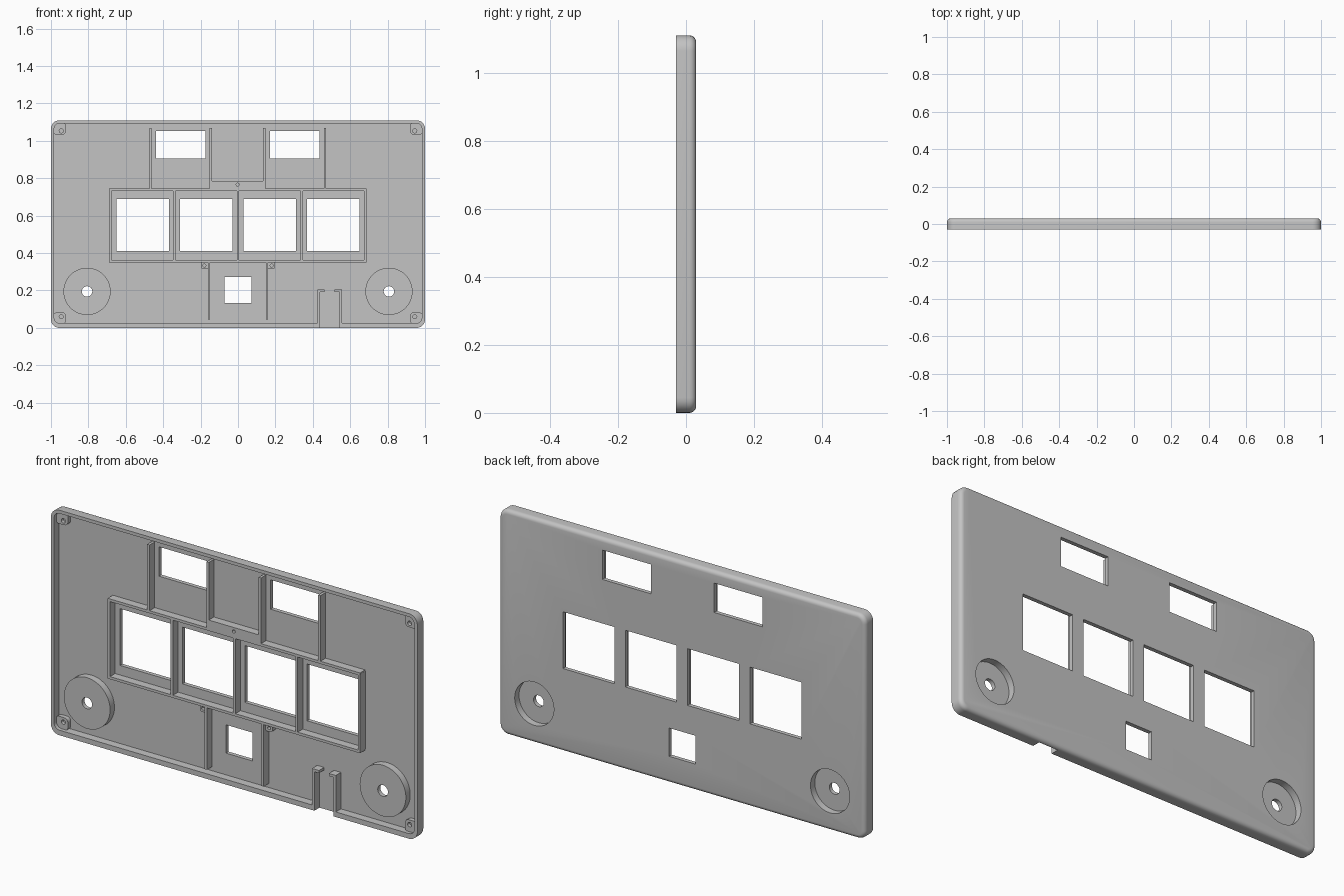
import bpy
import bmesh
import math
from mathutils import Matrix, Vector

cube = bpy.data.objects.get("Cube")
if cube:
    bpy.data.objects.remove(cube, do_unlink=True)

grey = bpy.data.materials.new("plain grey")
grey.use_nodes = True
COLOUR = (0.55, 0.55, 0.55, 1)
grey.diffuse_color = COLOUR
grey.node_tree.nodes["Principled BSDF"].inputs["Base Color"].default_value = COLOUR

BACK, FLOOR, RIM = 0.03, 0.01, -0.03   # depth levels along y
EMBED = FLOOR + 0.004                  # ribs sink a little into the plate
RIB = 0.013


def finish(name, bm):
    bmesh.ops.recalc_face_normals(bm, faces=bm.faces[:])
    mesh = bpy.data.meshes.new(name)
    bm.to_mesh(mesh)
    bm.free()
    mesh.materials.append(grey)
    obj = bpy.data.objects.new(name, mesh)
    bpy.context.collection.objects.link(obj)
    return obj


def block(name, x0, x1, z0, z1, y0=RIM, y1=EMBED, radius=0, bevel=0):
    """Rectangle in the front plane, optionally rounded, extruded along y."""
    bm = bmesh.new()
    if radius:
        corners = ((x1, z1, -1, -1), (x0, z1, 1, -1), (x0, z0, 1, 1), (x1, z0, -1, 1))
        points = []
        for i, (x, z, sx, sz) in enumerate(corners):
            for k in range(7):
                a = math.pi / 2 * (i + k / 6)
                points.append((x + sx * radius + radius * math.cos(a),
                               z + sz * radius + radius * math.sin(a)))
    else:
        points = [(x1, z1), (x0, z1), (x0, z0), (x1, z0)]
    face = bm.faces.new([bm.verts.new((x, y0, z)) for x, z in points])
    made = bmesh.ops.extrude_face_region(bm, geom=[face])["geom"]
    moved = [v for v in made if isinstance(v, bmesh.types.BMVert)]
    bmesh.ops.translate(bm, verts=moved, vec=Vector((0, y1 - y0, 0)))
    if bevel:
        edges = [e for e in bm.edges if all(v in moved for v in e.verts)]
        bmesh.ops.bevel(bm, geom=edges, offset=bevel, segments=5,
                        profile=0.5, affect='EDGES')
    return finish(name, bm)


def disc(name, x, z, radius, y0, y1, sides=48):
    bm = bmesh.new()
    place = Matrix.Translation((x, (y0 + y1) / 2, z)) @ Matrix.Rotation(math.pi / 2, 4, 'X')
    bmesh.ops.create_cone(bm, cap_ends=True, segments=sides, radius1=radius,
                          radius2=radius, depth=y1 - y0, matrix=place)
    return finish(name, bm)


def cut(target, cutters):
    for cutter in cutters:
        mod = target.modifiers.new("cut", 'BOOLEAN')
        mod.operation = 'DIFFERENCE'
        mod.solver = 'EXACT'
        mod.object = cutter
    bpy.context.view_layer.update()
    graph = bpy.context.evaluated_depsgraph_get()
    mesh = bpy.data.meshes.new_from_object(target.evaluated_get(graph))
    target.modifiers.clear()
    target.data = mesh


def discard(cutters):
    for cutter in cutters:
        bpy.data.objects.remove(cutter, do_unlink=True)


def smooth(obj):
    bpy.ops.object.select_all(action='DESELECT')
    obj.select_set(True)
    bpy.context.view_layer.objects.active = obj
    bpy.ops.object.shade_smooth_by_angle(angle=math.radians(35))


# Tray shell: rounded plate, hollowed from the front
shell = block("tray_shell", -1, 1, 0, 1.11, RIM, BACK, radius=0.045, bevel=0.02)
cutters = [block("cavity", -0.983, 0.983, 0.025, 1.094, -0.1, FLOOR, radius=0.03)]

# Window openings
for x in (-0.51, -0.17, 0.17, 0.51):
    cutters.append(block("main_window", x - 0.14, x + 0.14, 0.41, 0.69, -0.1, 0.1))
for x in (-0.307, 0.303):
    cutters.append(block("upper_window", x - 0.132, x + 0.132, 0.907, 1.052, -0.1, 0.1))
cutters.append(block("lower_window", -0.073, 0.071, 0.132, 0.272, -0.1, 0.1))

# Cable notch in the bottom wall
cutters.append(block("cable_notch", 0.438, 0.542, -0.05, 0.05, -0.1, FLOOR))

# Round dial wells: recessed from the back, raised boss on the front
for side, x in (("right", -0.807), ("left", 0.807)):
    well = [disc("well", x, 0.195, 0.107, -0.004, 0.1),
            disc("shaft_hole", x, 0.195, 0.028, -0.1, 0.1, 24)]
    boss = disc(side + "_dial_boss", x, 0.195, 0.126, -0.024, EMBED)
    cut(boss, well)
    smooth(boss)
    cutters += well

cut(shell, cutters)
discard(cutters)
smooth(shell)

# Rib frame around the four main windows
block("frame_top", -0.69, 0.687, 0.733, 0.746)
block("frame_bottom", -0.69, 0.687, 0.35, 0.363)
for i, x in enumerate((-0.684, -0.34, 0, 0.34, 0.681)):
    block(f"frame_divider_{i + 1}", x - RIB / 2, x + RIB / 2, 0.355, 0.74)

# Upright ribs beside the upper windows and the lower window
for i, x in enumerate((-0.468, -0.145, 0.14, 0.465)):
    block(f"upper_rib_{i + 1}", x - RIB / 2, x + RIB / 2, 0.74, 1.07)
for side, x in (("right", -0.155), ("left", 0.155)):
    block(side + "_lower_rib", x - RIB / 2, x + RIB / 2, 0.045, 0.355)


def drilled(obj, x, z, radius):
    hole = disc("drill", x, z, radius, -0.1, FLOOR - 0.005, 16)
    cut(obj, [hole])
    discard([hole])
    smooth(obj)


# Screw ledge between the two upper windows
drilled(block("centre_screw_ledge", -0.145, 0.14, 0.742, 0.786), -0.002, 0.766, 0.008)

# Small screw tabs under the frame
for side, s in (("right", -1), ("left", 1)):
    xs = sorted((s * 0.158, s * 0.198))
    drilled(block(side + "_screw_tab", *xs, 0.315, 0.354, -0.015, radius=0.012),
            s * 0.18, 0.333, 0.008)

# Corner screw posts
for side, s in (("right", -1), ("left", 1)):
    for level, z0, z1, zc in (("lower", 0.02, 0.083, 0.06), ("upper", 1.033, 1.1, 1.053)):
        xs = sorted((s * 0.92, s * 0.988))
        drilled(block(f"{level}_{side}_corner_post", *xs, z0, z1, -0.012, radius=0.02),
                s * 0.945, zc, 0.011)

# Cable bracket: two uprights with inward hooks
for side, s in (("right", -1), ("left", 1)):
    outer, inner, hook = (0.49 + s * d for d in (0.065, 0.052, 0.027))
    block(side + "_bracket_upright", *sorted((outer, inner)), 0.015, 0.205)
    block(side + "_bracket_hook", *sorted((outer, hook)), 0.192, 0.205)
